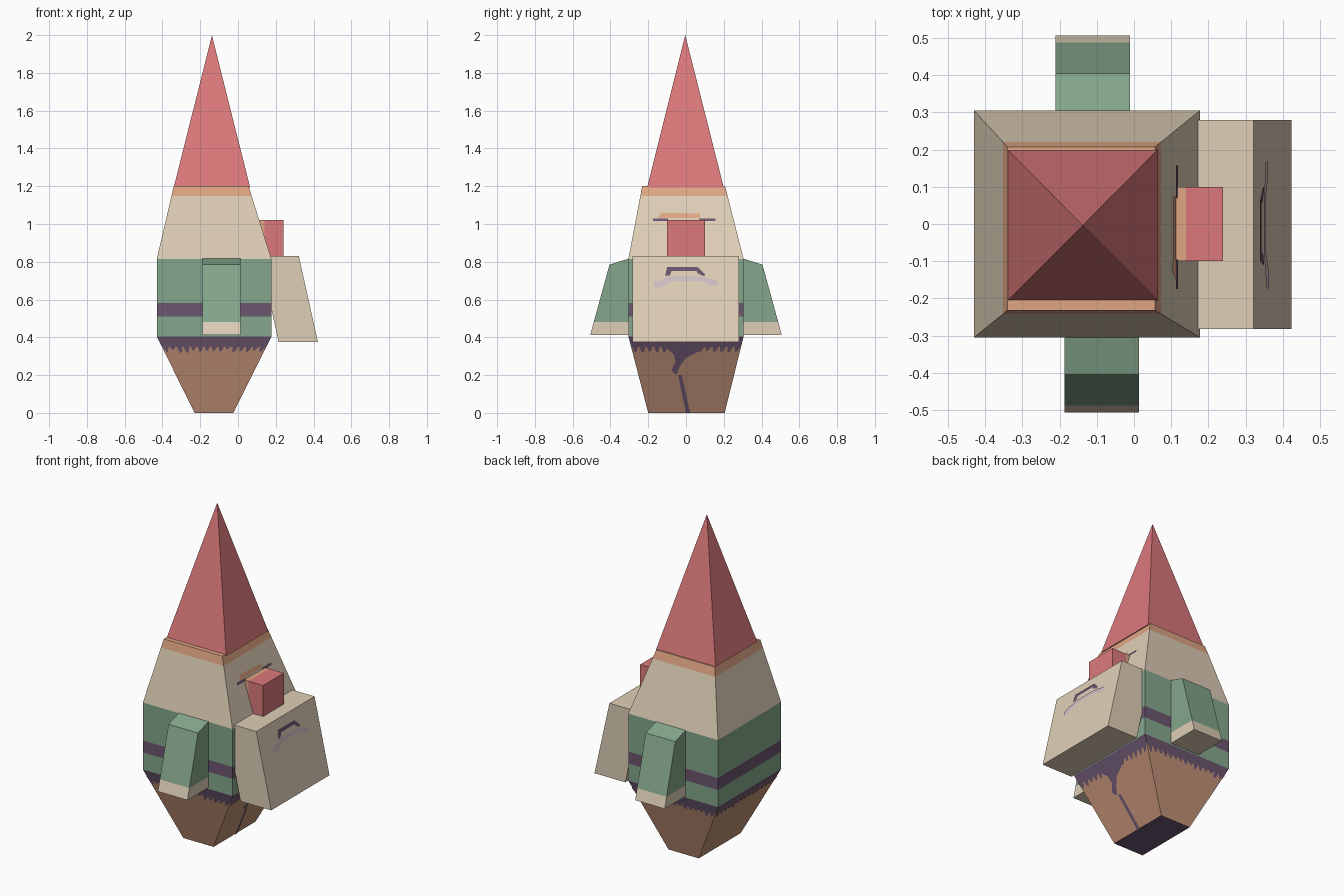
import bpy, bmesh, random
from mathutils import Vector

if "Cube" in bpy.data.objects:
    bpy.data.objects.remove(bpy.data.objects["Cube"])

random.seed(4)


def colour(name, r, g, b):
    m = bpy.data.materials.new(name)
    lin = [((c / 255 + 0.055) / 1.055) ** 2.4 for c in (r, g, b)]
    m.diffuse_color = (*lin, 1)
    m.use_nodes = True
    m.node_tree.nodes["Principled BSDF"].inputs["Base Color"].default_value = m.diffuse_color
    return m


RED = colour("red", 220, 121, 123)
BEIGE = colour("beige", 223, 207, 183)
GREEN = colour("green", 133, 167, 140)
BROWN = colour("brown", 192, 145, 118)
PEACH = colour("peach", 224, 166, 132)
PURPLE = colour("purple", 108, 86, 112)
LILAC = colour("pale lilac", 208, 194, 198)


def build(name, verts, faces, mats, cut=None, rule=None, closed=True):
    """Mesh object; optional plane cut, then material index by face centre."""
    bm = bmesh.new()
    vs = [bm.verts.new(v) for v in verts]
    for f in faces:
        bm.faces.new([vs[i] for i in f])
    if closed:
        bmesh.ops.recalc_face_normals(bm, faces=bm.faces)
    if cut:
        bmesh.ops.bisect_plane(bm, geom=bm.verts[:] + bm.edges[:] + bm.faces[:],
                               plane_co=cut[0], plane_no=cut[1])
    if rule:
        for f in bm.faces:
            f.material_index = rule(f.calc_center_median())
    me = bpy.data.meshes.new(name)
    bm.to_mesh(me)
    bm.free()
    for m in mats:
        me.materials.append(m)
    ob = bpy.data.objects.new(name, me)
    bpy.context.collection.objects.link(ob)
    return ob


def loft(name, rings, mats, **kw):
    """Join four-sided (or any equal) rings into a closed solid."""
    n = len(rings[0])
    verts = [p for r in rings for p in r]
    faces = [list(range(n)), list(range(len(verts) - n, len(verts)))]
    for k in range(len(rings) - 1):
        for i in range(n):
            j = (i + 1) % n
            faces.append([k * n + i, k * n + j, (k + 1) * n + j, (k + 1) * n + i])
    return build(name, verts, faces, mats, **kw)


# Body outline: height, x range, y range
KEYS = [(0, -0.23, -0.025, -0.2, 0.205), (0.405, -0.43, 0.177, -0.305, 0.305),
        (0.815, -0.43, 0.177, -0.305, 0.305), (1.2, -0.34, 0.056, -0.232, 0.207)]


def bounds(z):
    for a, b in zip(KEYS, KEYS[1:]):
        if z <= b[0]:
            t = (z - a[0]) / (b[0] - a[0])
            return [p + (q - p) * t for p, q in zip(a[1:], b[1:])]


def ring(z):
    x0, x1, y0, y1 = bounds(z)
    return [(x0, y0, z), (x1, y0, z), (x1, y1, z), (x0, y1, z)]


# Body: stacked colour bands
levels = [0, 0.36, 0.405, 0.51, 0.583, 0.815, 1.148, 1.2]
bands = [1, 0, 2, 0, 2, 3, 4]


def band(c):
    if c.z < 0.001:
        return 0
    return next((bands[i] for i in range(7) if c.z < levels[i + 1]), 4)


loft("body", [ring(z) for z in levels], [PURPLE, BROWN, GREEN, BEIGE, PEACH], rule=band)

# Hat: four-sided spike
base = [(-0.34, -0.206, 1.193), (0.064, -0.206, 1.193), (0.064, 0.2, 1.193), (-0.34, 0.2, 1.193)]
build("hat", base + [(-0.138, -0.004, 2.0)],
      [(3, 2, 1, 0), (0, 1, 4), (1, 2, 4), (2, 3, 4), (3, 0, 4)], [RED])

# Nose: block with a peach root
loft("nose", [[(x, -0.1, 0.82), (x, 0.1, 0.82), (x, 0.1, 1.02), (x, -0.1, 1.02)] for x in (0.05, 0.24)],
     [RED, PEACH], cut=((0.14, 0, 0), (1, 0, 0)), rule=lambda c: int(c.x < 0.14))

# Beard: leaning block
loft("beard", [[(0.115, y, 0.83), (0.322, y, 0.83), (0.423, y, 0.375), (0.215, y, 0.375)]
               for y in (-0.283, 0.28)], [BEIGE])

# Arms: sloped sleeves with beige cuffs
arm = [(0.26, 0.83), (0.405, 0.785), (0.507, 0.413), (0.29, 0.413)]
for name, side, x0 in (("front_arm", -1, -0.187), ("back_arm", 1, -0.211)):
    loft(name, [[(x, side * y, z) for y, z in arm] for x in (x0, x0 + 0.2)], [GREEN, BEIGE],
         cut=((0, 0, 0.48), (0, 0, 1)), rule=lambda c: int(c.z < 0.48))


# Painted plates just above the surface
def plate(name, pts, place, mat, normal):
    verts = [place(u, z) for u, z in pts]
    n = sum(((Vector(a) - Vector(verts[0])).cross(Vector(b) - Vector(verts[0]))
             for a, b in zip(verts[1:], verts[2:])), Vector())
    if n.dot(Vector(normal)) < 0:
        verts.reverse()
    build(name, verts, [list(range(len(verts)))], [mat], closed=False)


OFF = 0.004


def on_face(y, z):
    return (bounds(z)[1] + OFF, y, z)


def on_beard(y, z):
    return (0.322 + (0.83 - z) * 0.222 + OFF, y, z)


# Ragged hem on all four lower sides
SIDES = {"right": (1, 0), "left": (-1, 0), "back": (0, 1), "front": (0, -1)}
for side, (nx, ny) in SIDES.items():
    def on_side(u, z, nx=nx, ny=ny):
        x0, x1, y0, y1 = bounds(z)
        if nx:
            return ((x1 if nx > 0 else x0) + nx * OFF, y0 + (y1 - y0) * u, z)
        return (x0 + (x1 - x0) * u, (y1 if ny > 0 else y0) + ny * OFF, z)
    teeth = 15
    pts = [(1, 0.362), (0, 0.362)]
    for i in range(teeth):
        low = random.uniform(0.315, 0.335)
        pts += [((i + 0.1) / teeth, 0.352), ((i + 0.35) / teeth, low),
                ((i + 0.65) / teeth, low + 0.008), ((i + 0.9) / teeth, 0.348)]
    plate(side + "_hem", pts, on_side, PURPLE, (nx, ny, 0))

# Drip and seam between the legs
plate("drip", [(-0.13, 0.36), (-0.065, 0.31), (-0.055, 0.27), (-0.078, 0.225), (-0.05, 0.2),
               (-0.03, 0.25), (0, 0.29), (0.05, 0.315), (0.12, 0.36)],
      lambda y, z: on_face(y, z + 0.001), PURPLE, (1, 0, 0))
plate("leg_seam", [(-0.042, 0.2), (-0.022, 0.2), (0.022, 0), (0, 0)], on_face, PURPLE, (1, 0, 0))

# Eyes and brow
for name, a, b in (("left_eye", -0.175, -0.095), ("right_eye", 0.07, 0.157)):
    plate(name, [(a, 1.015), (b, 1.015), (b, 1.03), (a, 1.03)], on_face, PURPLE, (1, 0, 0))
plate("brow", [(-0.15, 1.032), (0.075, 1.032), (0.075, 1.055), (-0.13, 1.06)],
      on_face, PEACH, (1, 0, 0))

# Mouth and pale moustache on the beard
plate("mouth", [(-0.11, 0.725), (-0.085, 0.728), (-0.075, 0.752), (0.055, 0.752), (0.062, 0.738),
                (0.098, 0.722), (0.1, 0.735), (0.06, 0.773), (-0.1, 0.773)],
      on_beard, PURPLE, (1, 0, 0))
plate("moustache", [(-0.175, 0.675), (-0.13, 0.675), (-0.08, 0.71), (0.08, 0.71), (0.13, 0.685),
                    (0.17, 0.69), (0.165, 0.715), (0.06, 0.735), (-0.08, 0.735), (-0.17, 0.705)],
      lambda y, z: on_beard(y, z - 0.012), LILAC, (1, 0, 0))
